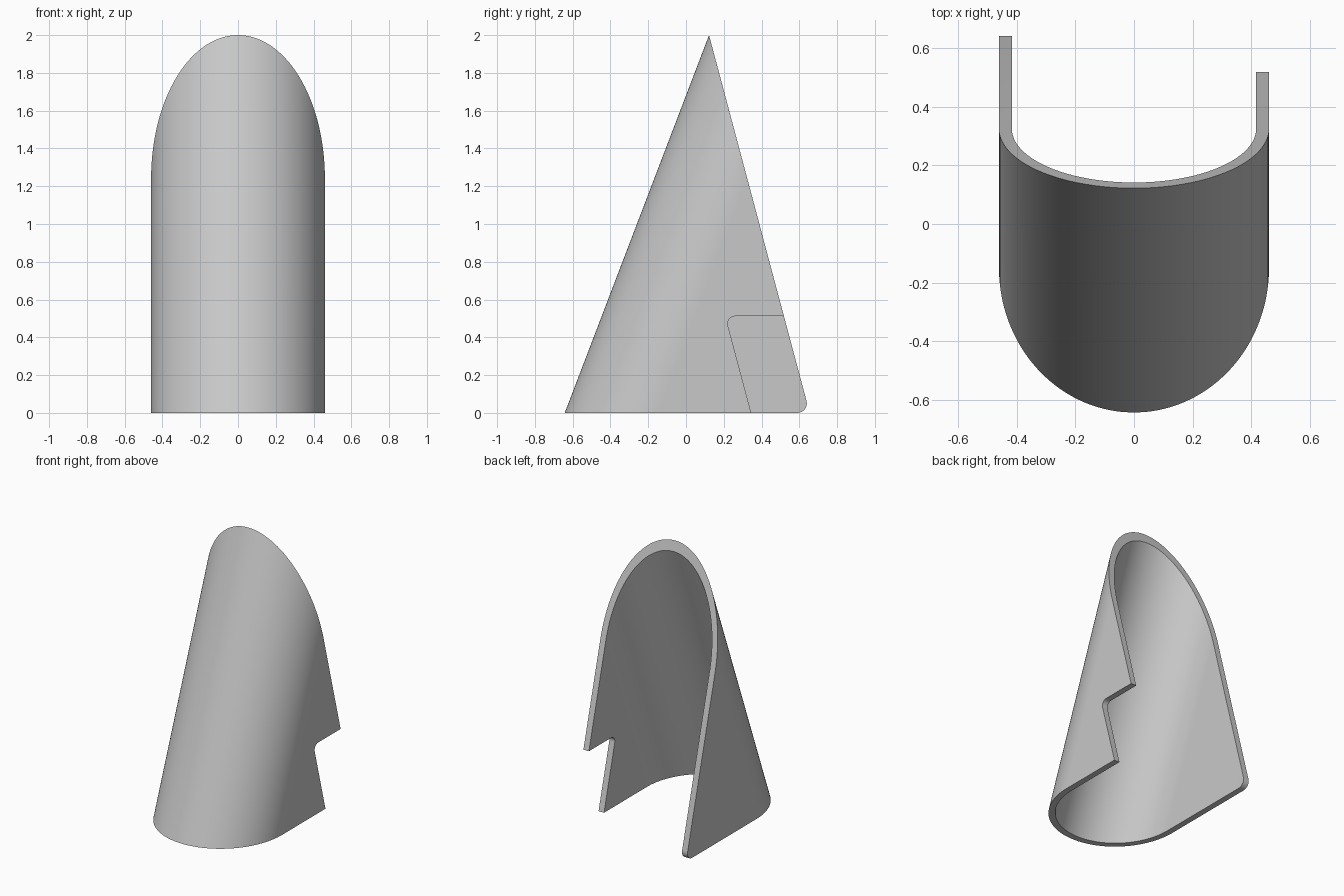
import bpy, bmesh, math
from mathutils import Vector

if "Cube" in bpy.data.objects:
    bpy.data.objects.remove(bpy.data.objects["Cube"])

FRONT, APEX, BACK, TOP = -0.642, 0.122, 0.655, 2.0
LEAN = (APEX - FRONT) / TOP           # forward slope of the tube axis
SLOPE = (BACK - APEX) / TOP           # slope of the back cut
RADIUS, WALL = 0.46, 0.044
STRETCH = math.sqrt(1 + LEAN ** 2)    # a round tube cut level gives an ellipse
CENTRE = FRONT + RADIUS * STRETCH


def prism(name, loop, offset):
    """Solid made by sweeping a closed loop of points along an offset."""
    bm = bmesh.new()
    face = bm.faces.new([bm.verts.new(p) for p in loop])
    swept = bmesh.ops.extrude_face_region(bm, geom=[face])["geom"]
    bmesh.ops.translate(bm, vec=offset,
                        verts=[v for v in swept if isinstance(v, bmesh.types.BMVert)])
    bmesh.ops.recalc_face_normals(bm, faces=bm.faces)
    mesh = bpy.data.meshes.new(name)
    bm.to_mesh(mesh)
    bm.free()
    obj = bpy.data.objects.new(name, mesh)
    bpy.context.collection.objects.link(obj)
    return obj


def rounded(before, corner, after, r, steps=8):
    """Points of an arc that rounds off a corner."""
    b, c, a = Vector(before), Vector(corner), Vector(after)
    u, v = (b - c).normalized(), (a - c).normalized()
    half = u.angle(v) / 2
    mid = c + (u + v).normalized() * r / math.sin(half)
    start = (c + u * r / math.tan(half) - mid).normalized()
    end = (c + v * r / math.tan(half) - mid).normalized()
    return [tuple(mid + start.slerp(end, i / steps).normalized() * r)
            for i in range(steps + 1)]


def cut(target, cutter, operation):
    """Apply a boolean and remove the cutter."""
    cutter.hide_render = True
    mod = target.modifiers.new("cut", "BOOLEAN")
    mod.operation, mod.solver, mod.object = operation, "EXACT", cutter
    bpy.context.view_layer.objects.active = target
    bpy.ops.object.modifier_apply(modifier=mod.name)
    bpy.data.objects.remove(cutter)


# Leaning U-shaped wall, longer than needed on every open end
def arc(r, z, steps=96):
    pts = [(r * math.cos(math.pi * i / steps),
            CENTRE + LEAN * z - r * STRETCH * math.sin(math.pi * i / steps), z)
           for i in range(steps + 1)]
    return [(r, 1, z)] + pts + [(-r, 1, z)]


LOW, HEIGHT = -0.1, 2.4
shell = prism("curved_shell", arc(RADIUS, LOW) + arc(RADIUS - WALL, LOW)[::-1],
              (0, LEAN * HEIGHT, HEIGHT))

# Side outline: flat base, rounded rear toe, sloping back
high = (-1, APEX - SLOPE * 0.5, TOP + 0.5)
toe = rounded((-1, -1, 0), (-1, BACK, 0), high, 0.05)
outline = [(-1, -1, 0)] + toe + [high, (-1, -1, TOP + 0.5)]
cut(shell, prism("outline_cutter", outline, (2, 0, 0)), "INTERSECT")

# Notch at the lower rear of the left wall, with one rounded inner corner
NOTCH_TOP, NOTCH_Y = 0.512, 0.345
foot = (0.2, NOTCH_Y + SLOPE * 0.2, -0.2)
inner = (0.2, NOTCH_Y - SLOPE * NOTCH_TOP, NOTCH_TOP)
rear = (0.2, 1.2, NOTCH_TOP)
notch = [foot] + rounded(foot, inner, rear, 0.04) + [rear, (0.2, 1.2, -0.2)]
cut(shell, prism("notch_cutter", notch, (0.8, 0, 0)), "DIFFERENCE")

# Single grey finish
grey = bpy.data.materials.new("plain_grey")
grey.use_nodes = True
colour = (0.58, 0.58, 0.58, 1)
grey.diffuse_color = colour
grey.node_tree.nodes["Principled BSDF"].inputs["Base Color"].default_value = colour
shell.data.materials.clear()
shell.data.materials.append(grey)

bpy.ops.object.select_all(action="DESELECT")
shell.select_set(True)
bpy.context.view_layer.objects.active = shell
bpy.ops.object.shade_smooth_by_angle(angle=math.radians(30))
